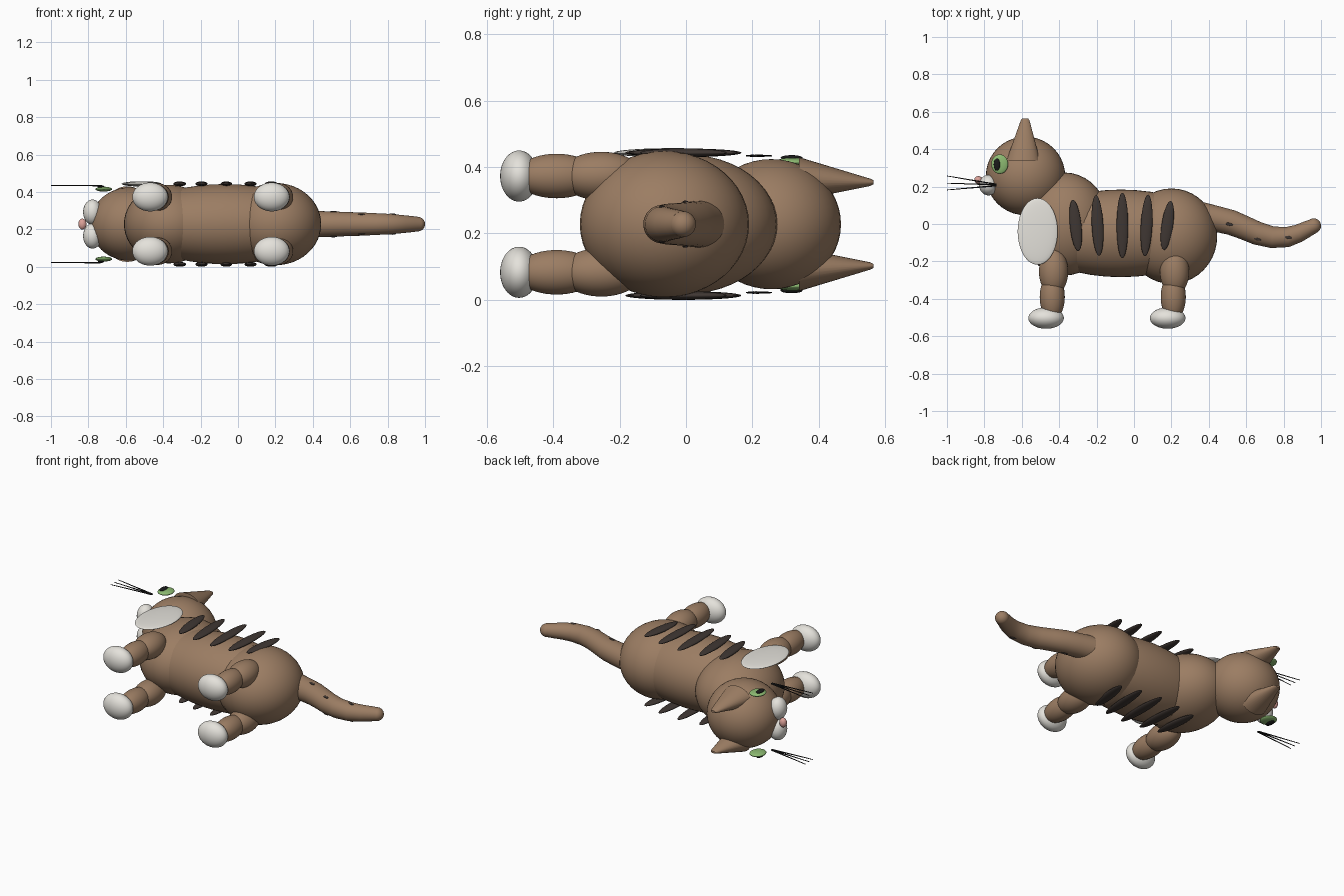
import bpy, bmesh, math
from mathutils import Vector, Matrix

if "Cube" in bpy.data.objects:
    bpy.data.objects.remove(bpy.data.objects["Cube"])

MID = 0.228  # the animal lies on its side: left/right axis is z


def material(name, rgb):
    m = bpy.data.materials.new(name)
    m.diffuse_color = (*rgb, 1)
    m.use_nodes = True
    m.node_tree.nodes["Principled BSDF"].inputs["Base Color"].default_value = m.diffuse_color
    return m


FUR = material("brown_fur", (0.33, 0.205, 0.125))
DARK = material("dark_stripe", (0.05, 0.038, 0.033))
WHITE = material("white_fur", (0.78, 0.76, 0.71))
GREEN = material("green_eye", (0.27, 0.5, 0.17))
BLACK = material("black", (0.01, 0.01, 0.01))
PINK = material("pink_nose", (0.72, 0.36, 0.32))


def finish(name, bm, mat):
    bmesh.ops.recalc_face_normals(bm, faces=bm.faces)
    me = bpy.data.meshes.new(name)
    bm.to_mesh(me)
    bm.free()
    me.materials.append(mat)
    ob = bpy.data.objects.new(name, me)
    bpy.context.collection.objects.link(ob)
    bpy.ops.object.select_all(action='DESELECT')
    ob.select_set(True)
    bpy.context.view_layer.objects.active = ob
    bpy.ops.object.shade_smooth_by_angle(angle=math.radians(40))
    return ob


def ellipsoid(name, x, y, side, radii, mat, turn=0):
    """Ellipsoid at profile position x, y, offset sideways from the mid plane."""
    bm = bmesh.new()
    m = (Matrix.Translation((x, y, MID + side))
         @ Matrix.Rotation(math.radians(turn), 4, 'Z') @ Matrix.Diagonal((*radii, 1)))
    bmesh.ops.create_uvsphere(bm, u_segments=40, v_segments=24, radius=1, matrix=m)
    return finish(name, bm, mat)


def loft(name, rings, mat, n=32):
    """Skin a list of point rings and cap both ends."""
    bm = bmesh.new()
    vs = [[bm.verts.new(p) for p in ring] for ring in rings]
    for a, b in zip(vs, vs[1:]):
        for i in range(n):
            j = (i + 1) % n
            bm.faces.new((a[i], a[j], b[j], b[i]))
    bm.faces.new(vs[0])
    bm.faces.new(vs[-1])
    return finish(name, bm, mat)


def ring(c, u, v, n=32):
    return [c + u * math.cos(2 * math.pi * i / n) + v * math.sin(2 * math.pi * i / n)
            for i in range(n)]


# Trunk and head
ellipsoid("body", -0.07, -0.05, 0, (0.51, 0.234, 0.214), FUR)
ellipsoid("chest", -0.37, 0.0, 0, (0.24, 0.275, 0.21), FUR)
ellipsoid("hips", 0.2, -0.065, 0, (0.245, 0.255, 0.22), FUR)
ellipsoid("head", -0.58, 0.257, 0, (0.212, 0.21, 0.196), FUR)
ellipsoid("nose", -0.832, 0.236, 0, (0.022, 0.02, 0.029), PINK)

# White bib, only on the upper side
ellipsoid("bib", -0.515, -0.04, 0.215, (0.107, 0.178, 0.014), WHITE)

# Parts that repeat on both sides
for s, tag in ((1, "left"), (-1, "right")):
    # Legs: hip x, shin x, paw x
    for part, ux, lx, fx in (("front", -0.43, -0.437, -0.47), ("hind", 0.217, 0.21, 0.18)):
        o = s * 0.145
        ellipsoid(f"{part}_thigh_{tag}", ux, -0.255, o, (0.078, 0.125, 0.073), FUR)
        ellipsoid(f"{part}_shin_{tag}", lx, -0.39, o, (0.067, 0.125, 0.067), FUR)
        ellipsoid(f"{part}_paw_{tag}", fx, -0.503, o, (0.095, 0.057, 0.077), WHITE)

    # Flank stripes
    for i, (x, h, t) in enumerate(((-0.312, 0.138, 6), (-0.195, 0.162, 3), (-0.062, 0.175, 0),
                                   (0.067, 0.165, -3), (0.178, 0.132, -8))):
        ellipsoid(f"stripe_{i}_{tag}", x, -0.008, s * 0.215, (0.031, h, 0.013), DARK, t)

    # Ears
    loft(f"ear_{tag}",
         [ring(Vector((x, y, MID + s * o)), Vector((rx, 0, 0)), Vector((0, 0, rz)))
          for x, y, o, rx, rz in ((-0.592, 0.34, 0.137, 0.09, 0.065),
                                  (-0.582, 0.555, 0.126, 0.023, 0.011),
                                  (-0.582, 0.565, 0.126, 0.015, 0.006))], FUR)

    # Face
    ellipsoid(f"eye_{tag}", -0.718, 0.32, s * 0.187, (0.045, 0.052, 0.013), GREEN)
    ellipsoid(f"pupil_{tag}", -0.733, 0.318, s * 0.2, (0.017, 0.033, 0.008), BLACK)
    ellipsoid(f"muzzle_{tag}", -0.778, 0.208, s * 0.064, (0.05, 0.055, 0.067), WHITE)

    # Whiskers fan out forward
    for i, (y0, y1) in enumerate(((0.212, 0.257), (0.21, 0.218), (0.205, 0.182))):
        loft(f"whisker_{i}_{tag}",
             [ring(Vector((x, y, MID + s * 0.206)), Vector((0, r, 0)), Vector((0, 0, r)), 8)
              for x, y, r in ((-0.735, y0, 0.004), (-1.0, y1, 0.002))], BLACK, 8)

# Tail: tapered tube along a wavy path (x, y, radius)
path = [(0.36, 0.045, 0.072), (0.45, 0.025, 0.069), (0.52, 0.008, 0.067), (0.59, -0.02, 0.064),
        (0.66, -0.05, 0.062), (0.74, -0.071, 0.058), (0.82, -0.07, 0.054), (0.88, -0.05, 0.048),
        (0.93, -0.025, 0.043), (0.962, -0.01, 0.039)]
rings = []
for i, (x, y, r) in enumerate(path):
    a, b = path[max(i - 1, 0)], path[min(i + 1, len(path) - 1)]
    d = Vector((b[0] - a[0], b[1] - a[1], 0)).normalized()
    rings.append(ring(Vector((x, y, MID)), Vector((-d.y, d.x, 0)) * r, Vector((0, 0, r))))
loft("tail", rings, FUR)
ellipsoid("tail_tip", 0.96, -0.01, 0, (0.04, 0.04, 0.039), FUR)

# Small dark marks on the tail
for i, (x, y, o) in enumerate(((0.51, -0.002, 0.066), (0.66, -0.08, 0.052), (0.825, -0.072, 0.052))):
    for s in (1, -1):
        ellipsoid(f"tail_mark_{i}_{s}", x, y, s * o, (0.02, 0.008, 0.005), DARK, -15)
